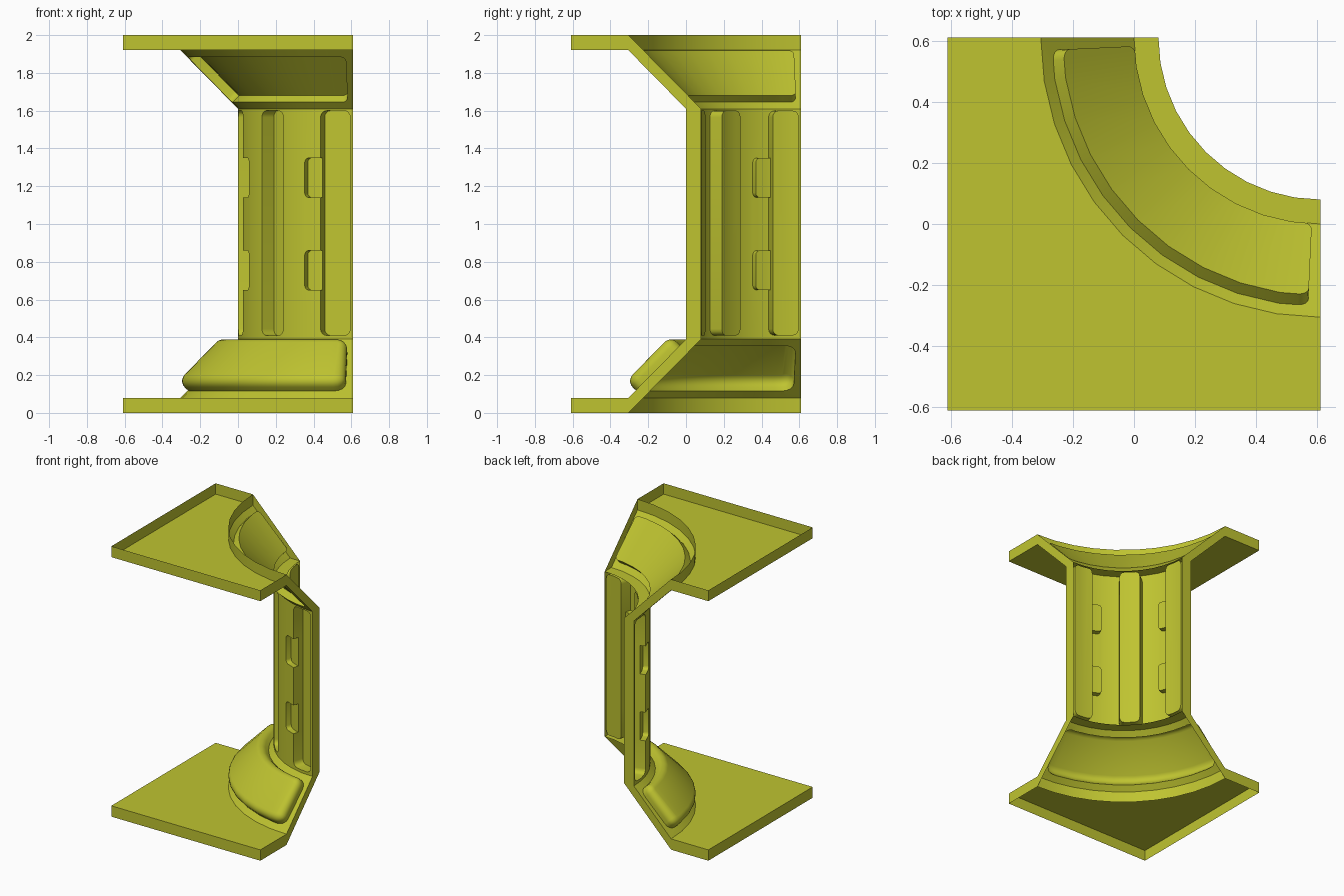
import bpy, bmesh
from math import pi, sin, cos, hypot
from mathutils import Vector

if "Cube" in bpy.data.objects:
    bpy.data.objects.remove(bpy.data.objects["Cube"])

C, SEG = 0.61, 10            # curve centre (x = y = C) and facets per quarter turn
mat = bpy.data.materials.new("olive_yellow")
mat.diffuse_color = (0.52, 0.55, 0.03, 1)
mat.use_nodes = True
mat.node_tree.nodes["Principled BSDF"].inputs["Base Color"].default_value = mat.diffuse_color


def polar(r, z, t):
    """Point at radius r, height z, t = 0..1 along the faceted quarter turn."""
    k = min(int(t * SEG + 1e-6), SEG - 1)
    f = t * SEG - k
    a, b = k * pi / 2 / SEG, (k + 1) * pi / 2 / SEG
    c, s = cos(a) * (1 - f) + cos(b) * f, sin(a) * (1 - f) + sin(b) * f
    return Vector((C - r * c, C - r * s, z))


def finish(name, bm, outward=None):
    bmesh.ops.remove_doubles(bm, verts=bm.verts, dist=1e-4)
    bmesh.ops.recalc_face_normals(bm, faces=bm.faces)
    if outward:
        bm.normal_update()
        if sum(f.normal.dot(outward(f)) * f.calc_area() for f in bm.faces) < 0:
            bmesh.ops.reverse_faces(bm, faces=bm.faces)
    me = bpy.data.meshes.new(name)
    bm.to_mesh(me)
    bm.free()
    me.materials.append(mat)
    ob = bpy.data.objects.new(name, me)
    bpy.context.collection.objects.link(ob)
    bpy.context.view_layer.objects.active = ob
    ob.select_set(True)
    bpy.ops.object.shade_smooth_by_angle(angle=0.6)
    ob.select_set(False)


def rounded(corners, n=4):
    """Outline from (u, v, radius) corners."""
    out = []
    for i, (u, v, r) in enumerate(corners):
        p = Vector((u, v))
        if r == 0:
            out.append(p)
            continue
        da = (Vector(corners[i - 1][:2]) - p).normalized() * r
        db = (Vector(corners[(i + 1) % len(corners)][:2]) - p).normalized() * r
        for k in range(n + 1):
            t = k * pi / 2 / n
            out.append(p + da * (1 - sin(t)) + db * (1 - cos(t)))
    return out


def rect(u0, u1, v0, v1, r):
    return rounded([(u0, v0, r), (u1, v0, r), (u1, v1, r), (u0, v1, r)])


def stack(rings):
    """Faces through successive (outline, depth) rings, closed by a lid."""
    faces = []
    for (a, wa), (b, wb) in zip(rings, rings[1:]):
        for i in range(len(a)):
            j = (i + 1) % len(a)
            faces.append([(*a[i], wa), (*a[j], wa), (*b[j], wb), (*b[i], wb)])
    loop, w = rings[-1]
    return faces + [[(*p, w) for p in loop]]


def panel(name, p0, p1, length, holes, skins):
    """Flat sheet with pressed shapes, then bent along the quarter turn."""
    p0, p1 = Vector(p0), Vector(p1)
    d = (p1 - p0).normalized()
    n = Vector((d.y, -d.x))
    h = (p1 - p0).length
    bm = bmesh.new()
    edges = []
    for loop in [rect(0, length, 0, h, 0)] + holes:
        vs = [bm.verts.new((p[0], p[1], 0)) for p in loop]
        edges += [bm.edges.new((vs[i - 1], vs[i])) for i in range(len(vs))]
    bmesh.ops.triangle_fill(bm, edges=edges, use_beauty=True, normal=(0, 0, 1))
    for f in skins:
        bm.faces.new([bm.verts.new(p) for p in f])
    bmesh.ops.remove_doubles(bm, verts=bm.verts, dist=1e-4)
    for k in range(1, SEG):
        bmesh.ops.bisect_plane(bm, geom=bm.verts[:] + bm.edges[:] + bm.faces[:], dist=1e-5,
                               plane_co=(length * k / SEG, 0, 0), plane_no=(1, 0, 0))
    for v in bm.verts:
        q = p0 + d * v.co.y + n * v.co.z
        v.co = polar(q.x, q.y, v.co.x / length)

    def outward(f):
        c = f.calc_center_median()
        e = Vector((c.x - C, c.y - C, 0)).normalized() * n.x
        return Vector((e.x, e.y, n.y))
    finish(name, bm, outward)


# Flared panels: soft pad bulging out at the base, sharp pocket pressed in at the top
LC = 0.76 * pi / 2
H = hypot(0.305, 0.31)
M, D, R = 0.035, 0.075, 0.045


def pad(inset, rad):
    return rect(M + inset, LC - M - inset, 0.05 + inset, H - 0.05 - inset, rad)


rings = [(pad(0, 0.055), 0)]
for k in range(6):
    t = k * pi / 10
    i = R * (1 - cos(t))
    rings.append((pad(i, 0.055 - i), D - R + R * sin(t)))
panel("base_flare", (0.915, 0.08), (0.61, 0.39), LC, [rings[0][0]], stack(rings))
pocket = pad(0, 0.03)
panel("top_flare", (0.61, 1.61), (0.915, 1.92), LC, [pocket], stack([(pocket, 0), (pocket, -0.05)]))

# Upright wall: three deep vertical grooves, the outer two with shallow side notches
LW = 0.61 * pi / 2
A, B, E = 0.016, 0.176, 0.266      # groove start, groove end, notch end
V0, V1, RG = 0.02, 1.21, 0.035
notches = [(0.26, 0.47), (0.75, 0.96)]
start = [(A, V0, RG), (B, V0, RG)]
end = [(B, V1, RG), (A, V1, RG)]
split, outline, skins = [], [], []
for a, b in notches:
    split += [(B, a, 0), (B, b, 0)]
    notch = [(B, a, 0), (E, a, 0.025), (E, b, 0.025), (B, b, 0)]
    outline += notch
    loop = rounded(notch)
    skins += stack([(loop, 0), (loop, -0.04)])
groove = rounded(start + split + end)
skins += stack([(groove, 0), (groove, -0.08)])


def shared(f):
    """Wall between a notch and its groove, which stays open."""
    vs = [p[1] for p in f]
    return (all(abs(p[0] - B) < 1e-5 for p in f)
            and any(a - 1e-4 < min(vs) and max(vs) < b + 1e-4 for a, b in notches))


open_skins = []
for f in skins:
    if not shared(f):
        open_skins.append(f)
for a, b in notches:
    open_skins.append([(B, a, -0.04), (B, b, -0.04), (B, b, -0.08), (B, a, -0.08)])
hole = rounded(start + outline + end)
holes = [hole, [(LW - p[0], p[1]) for p in hole]]
mirrored = [[(LW - u, v, w) for u, v, w in f] for f in open_skins]
mid = rect(LW / 2 - 0.08, LW / 2 + 0.08, V0, V1, RG)
panel("wall", (0.61, 0.39), (0.61, 1.61), LW, holes + [mid],
      open_skins + mirrored + stack([(mid, 0), (mid, -0.08)]))

# Floor and ceiling trays: square sheet minus the curve, with outer lips
for name, z, lip in (("floor_tray", 0.08, 0.0), ("ceiling_tray", 1.92, 2.0)):
    bm = bmesh.new()
    pts = [polar(0.915, z, k / SEG) for k in range(SEG + 1)]
    sq = [Vector((C, -C, z)), Vector((-C, -C, z)), Vector((-C, C, z))]
    vs = [bm.verts.new(p) for p in pts + sq]
    bmesh.ops.triangle_fill(bm, edges=[bm.edges.new((vs[i - 1], vs[i])) for i in range(len(vs))],
                            use_beauty=True, normal=(0, 0, 1))
    for a, b in zip(sq, sq[1:]):
        bm.faces.new([bm.verts.new(p) for p in (a, b, (b.x, b.y, lip), (a.x, a.y, lip))])
    s = 1 if lip < z else -1
    finish(name, bm, lambda f: Vector((0, 0, s)))

# Edge flanges: end strips along both cut sides and curved ribs at every bend
outer = [(1.22, 0.08), (0.915, 0.08), (0.61, 0.39), (0.61, 1.61), (0.915, 1.92), (1.22, 1.92)]
inner = [(1.22, 0.0), (0.915, 0.0), (0.53, 0.39), (0.53, 1.61), (0.915, 2.0), (1.22, 2.0)]
for name, t in (("left_end_flange", 0), ("right_end_flange", 1)):
    bm = bmesh.new()
    for i in range(5):
        quad = (outer[i], outer[i + 1], inner[i + 1], inner[i])
        bm.faces.new([bm.verts.new(polar(r, z, t)) for r, z in quad])
    finish(name, bm, lambda f: Vector((t, 1 - t, 0)))
for i, name in enumerate(("floor_rib", "lower_bend_rib", "upper_bend_rib", "ceiling_rib"), 1):
    bm = bmesh.new()
    for k in range(SEG):
        corners = ((outer[i], k), (outer[i], k + 1), (inner[i], k + 1), (inner[i], k))
        bm.faces.new([bm.verts.new(polar(*p, j / SEG)) for p, j in corners])
    up = {2: -1, 3: 1}.get(i, 0)
    finish(name, bm, lambda f: Vector((0, 0, up)) if up else
           Vector((C, C, 0)) - f.calc_center_median() * Vector((1, 1, 0)).length)
